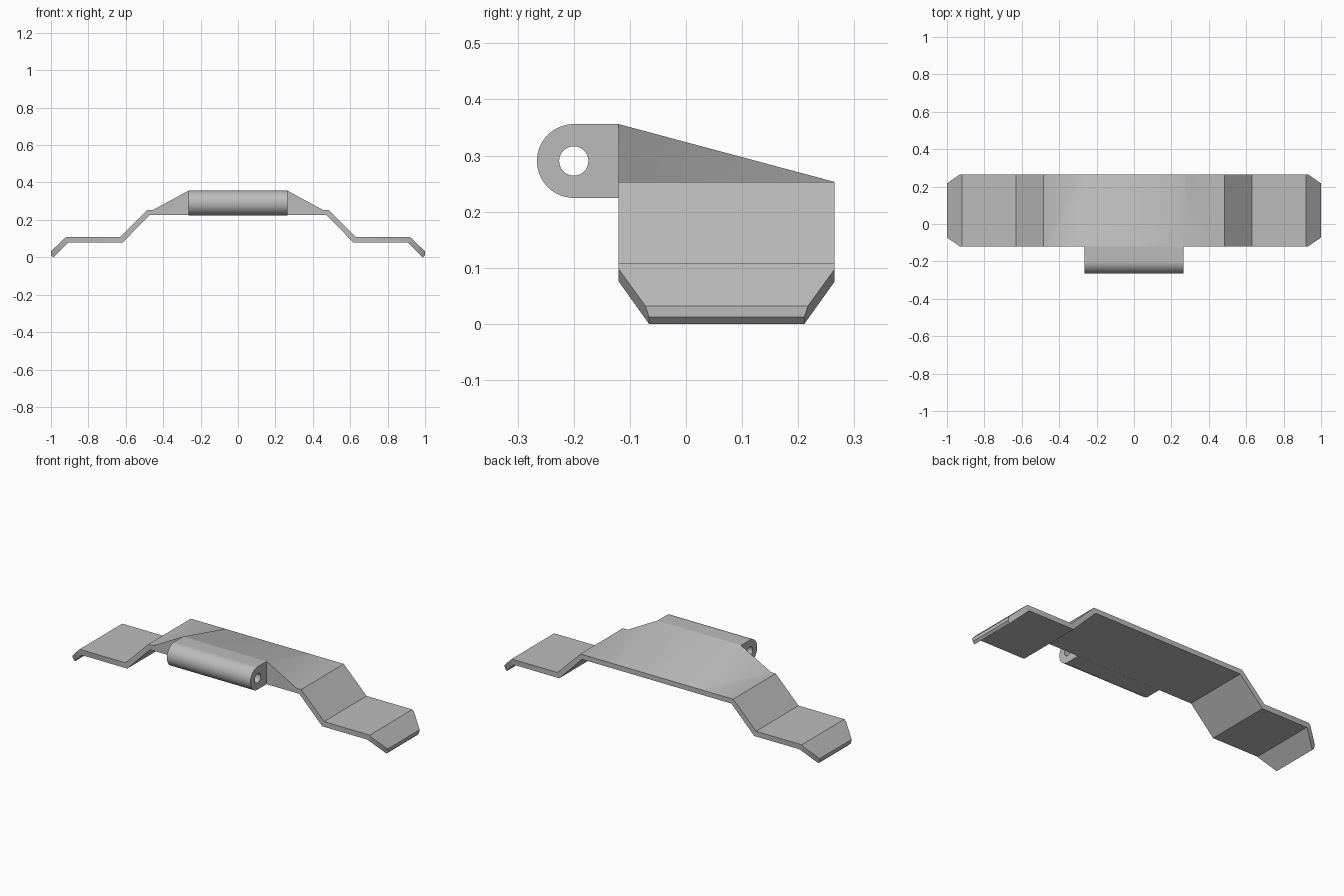
import bpy
import bmesh
import math
from mathutils import Vector

default = bpy.data.objects.get("Cube")
if default:
    bpy.data.objects.remove(default, do_unlink=True)

FRONT, BACK = -0.12, 0.265

steel = bpy.data.materials.new("light grey metal")
steel.use_nodes = True
GREY = (0.5, 0.5, 0.5, 1)
steel.diffuse_color = GREY
steel.node_tree.nodes["Principled BSDF"].inputs["Base Color"].default_value = GREY


def finish(bm, name):
    bmesh.ops.recalc_face_normals(bm, faces=bm.faces)
    mesh = bpy.data.meshes.new(name)
    bm.to_mesh(mesh)
    bm.free()
    mesh.materials.append(steel)
    obj = bpy.data.objects.new(name, mesh)
    bpy.context.collection.objects.link(obj)
    bpy.ops.object.select_all(action="DESELECT")
    obj.select_set(True)
    bpy.context.view_layer.objects.active = obj
    bpy.ops.object.shade_smooth_by_angle(angle=math.radians(40))
    return obj


def section(bm, y, hump):
    """Closed strap outline at depth y, mirrored about the middle."""
    half = hump + [(0.485, 0.253), (0.63, 0.108), (0.92, 0.108), (1, 0.032),
                   (1, 0.012), (0.988, 0), (0.908, 0.078), (0.618, 0.078),
                   (0.473, 0.225)]
    outline = half + [(-x, z) for x, z in reversed(half)]
    return [bm.verts.new((x, y, z)) for x, z in outline]


def loft(bm, a, b):
    for i in range(len(a)):
        j = (i + 1) % len(a)
        bm.faces.new((a[i], a[j], b[j], b[i]))


# Bent strap, with a raised wedge that fades out towards the back
bm = bmesh.new()
front = section(bm, FRONT, [(0.265, 0.356), (0.455, 0.253)])
back = section(bm, BACK, [(0.265, 0.253), (0.285, 0.253)])
loft(bm, front, back)
bm.faces.new(front)
bm.faces.new(back)
bmesh.ops.recalc_face_normals(bm, faces=bm.faces)

# Clipped corners on both turned-down tips
for sx in (-1, 1):
    for sy, y in ((-1, FRONT), (1, BACK)):
        normal = Vector((0.37 * sx, sy, -0.335)).normalized()
        cut = bmesh.ops.bisect_plane(
            bm, geom=bm.verts[:] + bm.edges[:] + bm.faces[:],
            plane_co=(0.93 * sx, y, 0.097), plane_no=normal, clear_outer=True)
        rim = [e for e in cut["geom_cut"]
               if isinstance(e, bmesh.types.BMEdge) and e.is_boundary]
        bmesh.ops.holes_fill(bm, edges=rim)
finish(bm, "bent_strap")

# Hinge barrel: round in front, square where it meets the strap, bored through
RADIUS, BORE, REACH, HALF = 0.0657, 0.026, 0.08, 0.265
CY, CZ = -0.2, 0.2903
corner = math.atan2(RADIUS, REACH)
angles = sorted([math.tau * i / 64 for i in range(64)] + [corner, math.tau - corner])


def ring(bm, x, bore):
    verts = []
    for a in angles:
        c, s = math.cos(a), math.sin(a)
        r = BORE if bore else RADIUS
        if not bore and c > 1e-6:
            r = min(REACH / c, RADIUS / max(abs(s), 1e-6))
        verts.append(bm.verts.new((x, CY + r * c, CZ + r * s)))
    return verts


bm = bmesh.new()
rings = [ring(bm, -HALF, False), ring(bm, HALF, False),
         ring(bm, HALF, True), ring(bm, -HALF, True)]
for i in range(4):
    loft(bm, rings[i], rings[(i + 1) % 4])
finish(bm, "hinge_barrel")
